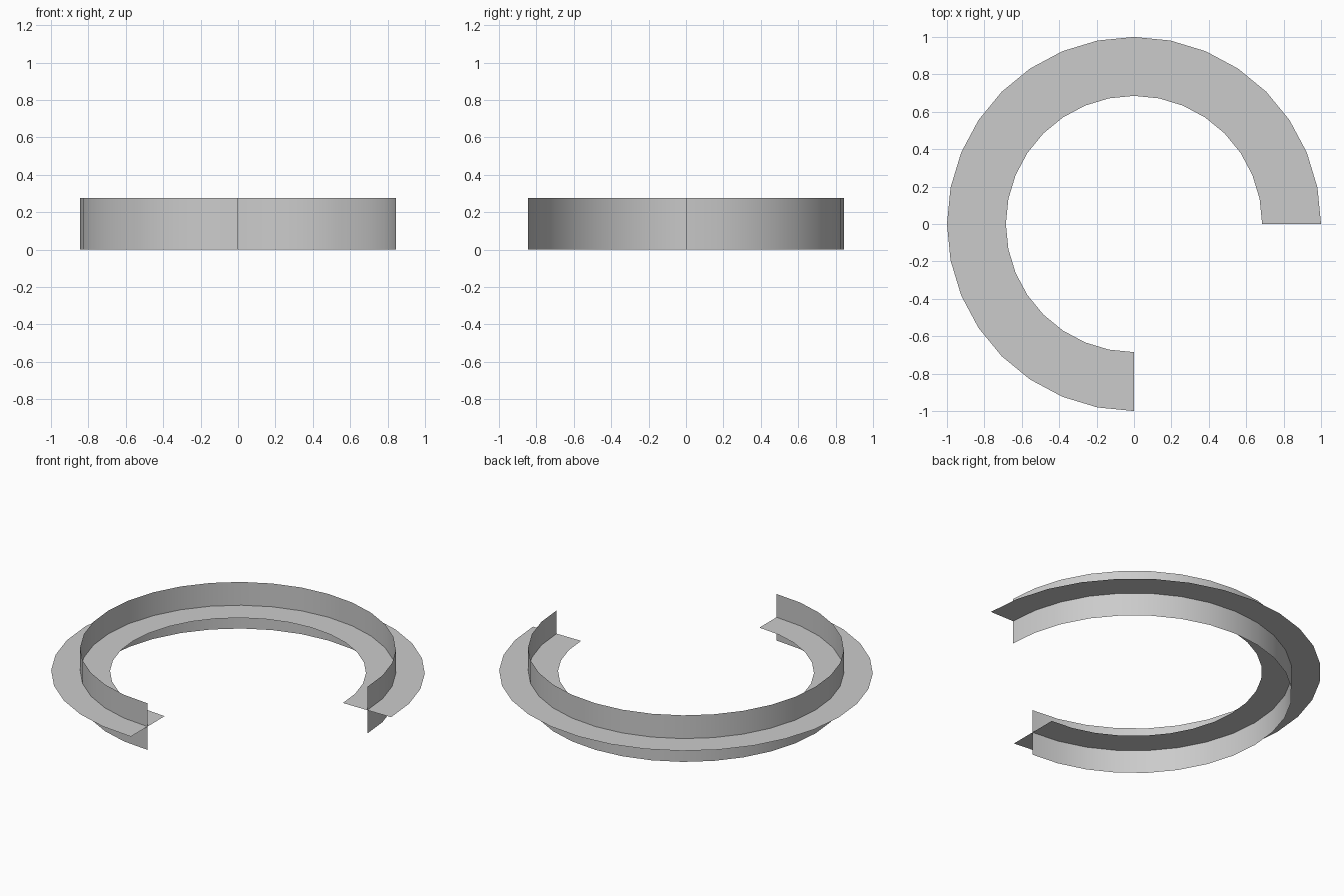
import bpy
import bmesh
from math import cos, sin, radians

cube = bpy.data.objects.get("Cube")
if cube:
    bpy.data.objects.remove(cube, do_unlink=True)

SEGMENTS = 24      # three quarters of a 32-sided circle
SWEEP = radians(270)
HEIGHT = 0.275

grey = bpy.data.materials.new("plain grey")
grey.use_nodes = True
colour = (0.6, 0.6, 0.6, 1)
grey.diffuse_color = colour
grey.node_tree.nodes["Principled BSDF"].inputs["Base Color"].default_value = colour


def swept_strip(name, start, end):
    """Sweep a straight (radius, height) profile around z into an open strip."""
    bm = bmesh.new()
    rows = []
    for i in range(SEGMENTS + 1):
        a = SWEEP * i / SEGMENTS
        rows.append([bm.verts.new((r * cos(a), r * sin(a), z)) for r, z in (start, end)])
    for (a, b), (c, d) in zip(rows, rows[1:]):
        bm.faces.new((a, c, d, b))
    mesh = bpy.data.meshes.new(name)
    bm.to_mesh(mesh)
    bm.free()
    mesh.materials.append(grey)
    obj = bpy.data.objects.new(name, mesh)
    bpy.context.collection.objects.link(obj)
    bpy.ops.object.select_all(action="DESELECT")
    obj.select_set(True)
    bpy.context.view_layer.objects.active = obj
    bpy.ops.object.shade_smooth_by_angle()
    return obj


# Upright band, crossed at half height by a flat ring
swept_strip("upright_band", (0.845, 0), (0.845, HEIGHT))
swept_strip("flat_ring", (1.0, HEIGHT / 2), (0.685, HEIGHT / 2)).data.flip_normals()
